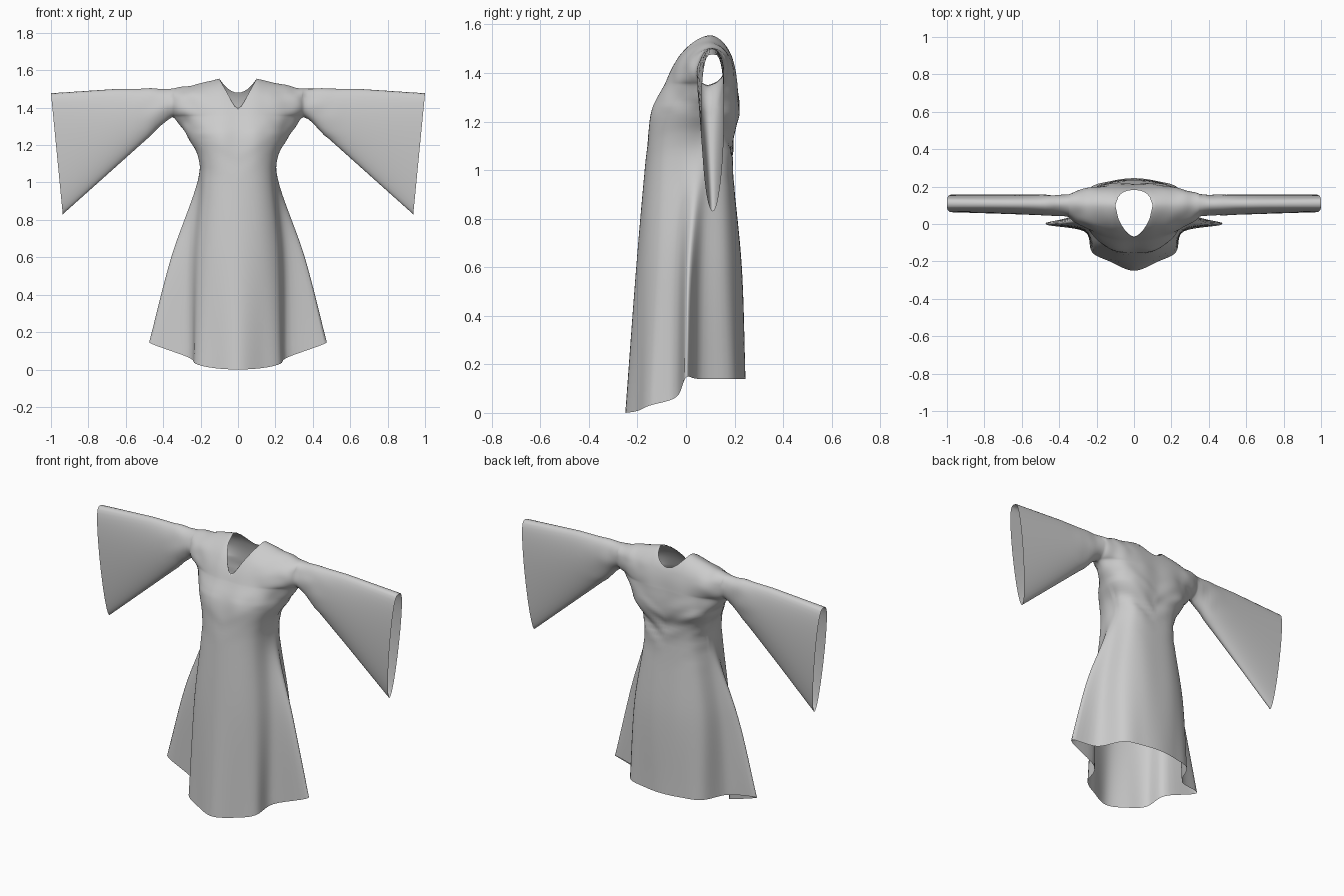
import bpy, bmesh, math
from mathutils import Vector, noise

if "Cube" in bpy.data.objects:
    bpy.data.objects.remove(bpy.data.objects["Cube"])

# Half cross-sections: front centre -> side tip (index 4) -> back centre
HEM = [(0, -.25), (.13, -.2), (.225, -.15), (.265, -.04), (.475, .0), (.32, .05), (.24, .19), (.12, .23), (0, .245)]
HEM_Z = [0, .008, .03, .065, .145, .14, .14, .14, .14]
KNEE = [(0, -.205), (.12, -.18), (.205, -.125), (.255, -.035), (.357, .01), (.28, .065), (.225, .17), (.12, .22), (0, .23)]
WAIST = [(0, -.165), (.1, -.15), (.17, -.1), (.2, -.02), (.207, .05), (.2, .1), (.16, .16), (.1, .185), (0, .19)]
BUST = [(0, -.138), (.1, -.14), (.19, -.09), (.25, -.01), (.268, .07), (.25, .15), (.19, .2), (.1, .217), (0, .213)]
ARMPIT = [(0, -.085), (.1, -.085), (.2, -.05), (.3, .02), (.35, .09), (.3, .15), (.2, .195), (.1, .212), (0, .207)]
SEG, ROWS, ARCH, SLEEVE = 6, 10, 20, 26


def catmull(pts, n, before, after):
    """Smooth curve through the points, n samples per span."""
    p = [before] + pts + [after]
    out = []
    for i in range(1, len(p) - 2):
        a, b, c, d = p[i - 1:i + 3]
        for k in range(n):
            t = k / n
            out.append(.5 * (2 * b + (c - a) * t + (2 * a - 5 * b + 4 * c - d) * t * t
                             + (3 * b - a - 3 * c + d) * t ** 3))
    return out + [pts[-1]]


def ring(xy, z):
    pts = [Vector((x, y, h)) for (x, y), h in zip(xy, z)]
    mirror = lambda v: Vector((-v.x, v.y, v.z))
    return catmull(pts, SEG, mirror(pts[1]), mirror(pts[-2]))


def table(x, keys):
    """Piecewise linear lookup."""
    for (x0, v0), (x1, v1) in zip(keys, keys[1:]):
        if x <= x1:
            return v0 + (v1 - v0) * max(0, (x - x0) / (x1 - x0))
    return keys[-1][1]


def ridge(x):
    z = table(x, [(.1, 1.555), (.2, 1.53), (.35, 1.503), (.65, 1.5), (1, 1.477)])
    return Vector((x, table(x, [(.1, .1), (.35, .105), (1, .11)]), z))


def arch(base, top, side, t_end):
    """Path from an underarm point up to the shoulder ridge or neckline."""
    keys = [(.1, .05), (.35, .055), (1, .047)] if side < 0 else [(.1, .042), (.35, .058), (1, .047)]
    bulge = table(top.x, keys)
    low = table(top.x, [(.15, 1.1), (.38, .5)])
    high = table(top.x, [(.4, .5), (1, .3)])
    peak = low / (low + high)
    norm = peak ** low * (1 - peak) ** high
    path = []
    for k in range(ARCH + 1):
        t = t_end * (1 - math.cos(math.pi * k / ARCH)) / 2
        p = base.lerp(top, t)
        p.y += side * bulge * max(0, t) ** low * max(0, 1 - t) ** high / norm
        path.append(p)
    return path


bm = bmesh.new()


def skin(grid):
    """Quad sheet on both sides of the body."""
    for sx in (1, -1):
        vs = [[bm.verts.new((sx * p.x, p.y, p.z)) for p in row] for row in grid]
        for r0, r1 in zip(vs, vs[1:]):
            for i in range(len(r0) - 1):
                quad = (r0[i], r0[i + 1], r1[i + 1], r1[i])
                bm.faces.new(quad if sx > 0 else quad[::-1])


# Skirt and bodice
rings = [ring(HEM, HEM_Z)] + [ring(s, [z] * 9) for s, z in
         ((KNEE, .6), (WAIST, 1.05), (BUST, 1.24), (ARMPIT, 1.355))]
columns = [catmull(list(c), ROWS, 2 * c[0] - c[1], 2 * c[-1] - c[-2]) for c in zip(*rings)]
skin(columns)

# Yoke with neckline, running on into the flared sleeves
under = rings[-1]
tip = len(under) // 2
for side in (-1, 1):
    bodice = under[:tip + 1] if side < 0 else under[:tip - 1:-1]
    sheet = []
    for b in bodice:
        top, f = ridge(b.x), min(1, b.x / .1)
        neck = 1.375 + .18 * f if side < 0 else 1.48 + .075 * f ** 2
        t_end = 1 if f > .999 else (neck - b.z) / (top.z - b.z)
        sheet.append(arch(b, top, side, t_end))
    for k in range(1, SLEEVE + 1):
        u = k / SLEEVE
        base = Vector((.35, .09, 1.355)).lerp(Vector((.937, .11, .83)), u)
        sheet.append(arch(base, ridge(.35 + .65 * u), side, 1))
    skin(sheet)

bmesh.ops.remove_doubles(bm, verts=bm.verts, dist=.0004)
bmesh.ops.dissolve_degenerate(bm, dist=.0001, edges=bm.edges)
bmesh.ops.recalc_face_normals(bm, faces=bm.faces)

# Soften the seams between bodice, yoke and sleeves
seam = [v for v in bm.verts if not v.is_boundary and 1.27 < v.co.z < 1.46 and abs(v.co.x) < .45]
for _ in range(5):
    bmesh.ops.smooth_vert(bm, verts=seam, factor=.5, use_axis_x=True, use_axis_y=True, use_axis_z=True)
bm.normal_update()

# Cloth wrinkles: folds at the back of the waist and along the upper sleeves
moves = []
for v in bm.verts:
    x, y, z = v.co
    back = math.exp(-((z - 1.12) / .13) ** 2) * (1 if y > .08 else 0.15) * (abs(x) < .3)
    arm = math.exp(-((abs(x) - .33) / .15) ** 2) * (1 if z > 1.25 else 0)
    n = noise.noise(Vector((x * 5, y * 4, z * 17 - abs(x) * 9)))
    m = noise.noise(Vector((x * 14, y * 8 + 5, z * 14)))
    moves.append(v.normal * (.016 * back * n + .01 * arm * m))
for v, d in zip(bm.verts, moves):
    v.co += d

mesh = bpy.data.meshes.new("robe")
bm.to_mesh(mesh)
bm.free()
robe = bpy.data.objects.new("robe", mesh)
bpy.context.collection.objects.link(robe)
for poly in mesh.polygons:
    poly.use_smooth = True
